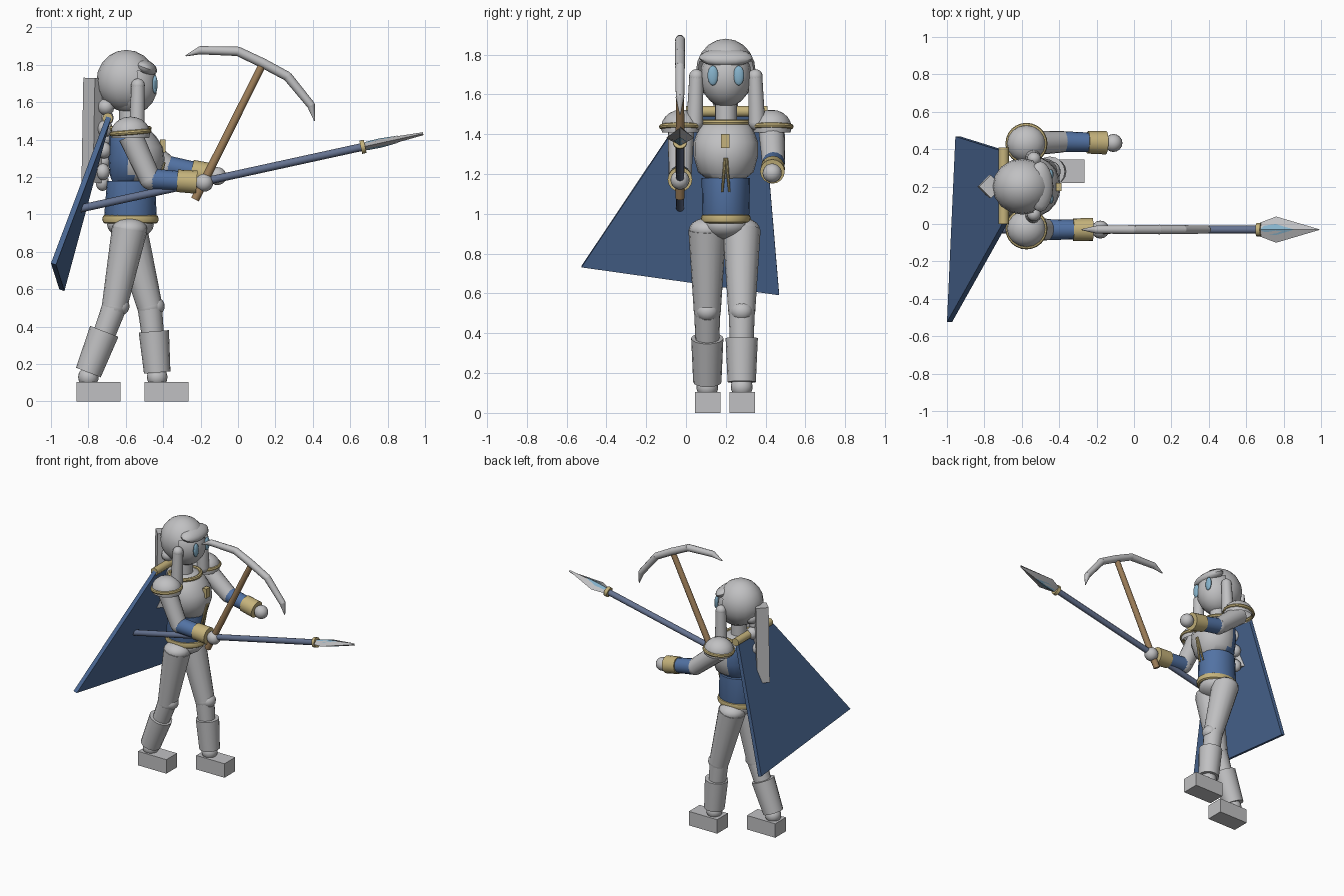
import bpy, bmesh, math
from mathutils import Vector, Matrix

if "Cube" in bpy.data.objects:
    bpy.data.objects.remove(bpy.data.objects["Cube"])

COLORS = {
    "grey": (.53, .53, .54), "blue": (.085, .17, .37), "cape_blue": (.07, .14, .30),
    "gold": (.56, .45, .20), "wood": (.34, .21, .10), "steel_blue": (.13, .17, .28),
    "pale_blue": (.24, .45, .60),
}
MATS = {}
for n, c in COLORS.items():
    MATS[n] = bpy.data.materials.new(n)
    MATS[n].diffuse_color = (*c, 1)

CX, CY = -.58, .2          # body axis


def finish(name, bm, mats, smooth=True):
    bmesh.ops.recalc_face_normals(bm, faces=bm.faces[:])
    me = bpy.data.meshes.new(name)
    bm.to_mesh(me)
    bm.free()
    ob = bpy.data.objects.new(name, me)
    bpy.context.collection.objects.link(ob)
    for m in mats.split():
        me.materials.append(MATS[m])
    if smooth:
        bpy.ops.object.select_all(action='DESELECT')
        ob.select_set(True)
        bpy.context.view_layer.objects.active = ob
        bpy.ops.object.shade_smooth_by_angle(angle=math.radians(40))
    return ob


def aim(p0, p1):
    p0, p1 = Vector(p0), Vector(p1)
    rot = (p1 - p0).to_track_quat('Z', 'Y').to_matrix().to_4x4()
    return Matrix.Translation((p0 + p1) / 2) @ rot, (p1 - p0).length


def tube(name, p0, p1, r0, r1, mat, seg=16, smooth=True):
    bm = bmesh.new()
    m, length = aim(p0, p1)
    bmesh.ops.create_cone(bm, cap_ends=True, segments=seg, radius1=r0, radius2=r1,
                          depth=length, matrix=m)
    return finish(name, bm, mat, smooth)


def ball(name, c, r, mat, tilt=0, keep=None, seg=16, rings=10):
    """Ellipsoid; keep is a rule for the faces that stay."""
    bm = bmesh.new()
    r = (r, r, r) if isinstance(r, (int, float)) else r
    m = Matrix.Translation(c) @ Matrix.Rotation(tilt, 4, 'Y') @ Matrix.Diagonal((*r, 1))
    bmesh.ops.create_uvsphere(bm, u_segments=seg, v_segments=rings, radius=1, matrix=m)
    if keep:
        bad = [f for f in bm.faces if not keep(f.calc_center_median())]
        bmesh.ops.delete(bm, geom=bad, context='FACES')
    return finish(name, bm, mat)


def loft(name, rings, mat, seg=20, rule=None):
    """Stacked ellipses (z, centre x, radius x, radius y) or any point rings."""
    bm = bmesh.new()
    loops = []
    for ring in rings:
        if not isinstance(ring[0], tuple):
            z, cx, rx, ry = ring
            ring = [(cx + rx * math.cos(a), CY + ry * math.sin(a), z)
                    for a in (2 * math.pi * i / seg for i in range(seg))]
        loops.append([bm.verts.new(p) for p in ring])
    n = len(loops[0])
    for a, b in zip(loops, loops[1:]):
        for i in range(n):
            f = bm.faces.new((a[i], a[(i + 1) % n], b[(i + 1) % n], b[i]))
            if rule:
                f.material_index = rule(f.calc_center_median())
    bm.faces.new(loops[0])
    bm.faces.new(loops[-1])
    return finish(name, bm, mat)


def ring(name, c, rx, ry, thick, mat, height=1.0, tilt=0):
    """Torus with elliptical outline."""
    bm = bmesh.new()
    seg, sub = 24, 8
    m = Matrix.Translation(c) @ Matrix.Rotation(tilt, 4, 'Y')
    v = []
    for i in range(seg):
        a = 2 * math.pi * i / seg
        for j in range(sub):
            b = 2 * math.pi * j / sub
            k = thick * math.cos(b)
            p = Vector(((rx + k) * math.cos(a), (ry + k) * math.sin(a),
                        thick * height * math.sin(b)))
            v.append(bm.verts.new(m @ p))
    for i in range(seg):
        for j in range(sub):
            i2, j2 = (i + 1) % seg, (j + 1) % sub
            bm.faces.new((v[i * sub + j], v[i2 * sub + j], v[i2 * sub + j2], v[i * sub + j2]))
    return finish(name, bm, mat)


def box(name, c, size, mat):
    bm = bmesh.new()
    bmesh.ops.create_cube(bm, size=1, matrix=Matrix.Translation(c) @ Matrix.Diagonal((*size, 1)))
    return finish(name, bm, mat, False)


# torso: blue cloth, grey breastplate on the front of the chest
loft("waist", [(.96, -.575, .12, .11), (1.0, -.575, .14, .118), (1.18, -.572, .128, .122)], "blue")
loft("chest", [(1.17, -.56, .11, .09), (1.21, -.55, .135, .14), (1.29, -.542, .15, .162),
               (1.36, -.545, .145, .162), (1.42, -.565, .125, .14), (1.46, -.58, .10, .115),
               (1.475, -.58, .06, .06)], "grey blue",
     rule=lambda c: 0 if c.x > -.57 or c.z > 1.42 else 1)
ring("belt", (-.575, CY, .975), .135, .11, .016, "gold", 1.5)
ball("pelvis", (-.575, CY, .945), (.125, .125, .075), "grey")
ring("collar", (CX, CY, 1.46), .105, .112, .014, "gold")
tube("neck", (CX, CY, 1.45), (CX, CY, 1.58), .055, .055, "grey")
box("chest_badge", (-.402, CY - .002, 1.365), (.03, .042, .07), "gold")
for s in (-1, 1):
    tube("tassel", (-.395, CY + .003 * s, 1.28), (-.435, CY + .018 * s, 1.11), .009, .006, "gold", 8)

# head and hair
ball("face", (-.57, CY, 1.69), (.14, .13, .155), "grey")
ball("hair_cap", (-.597, CY, 1.715), (.16, .15, .165), "grey",
     keep=lambda c: c.x < -.55 or c.z > 1.77)
ball("fringe", (-.50, CY, 1.785), (.07, .135, .042), "grey", tilt=.35)
for s in (-1, 1):
    y = CY + s * .148
    ball("eye", (-.444, CY + s * .065, 1.695), (.014, .027, .05), "pale_blue")
    tube("side_lock", (-.535, y, 1.69), (-.54, y + s * .008, 1.46), .036, .042, "grey")
    ball("side_lock_top", (-.535, y, 1.69), .037, "grey")
    ball("side_lock_tip", (-.54, y + s * .008, 1.46), .042, "grey")
for i in range(10):
    t = i / 9
    ball("braid_bead", (-.70 - .025 * t, CY + (.02 if i % 2 else -.02), 1.69 - .52 * t),
         (.05 - .012 * t, .055 - .015 * t, .045), "grey", seg=10, rings=6)
tube("back_tail", (-.775, CY, 1.17), (-.765, CY, 1.73), .062, .062, "grey", 4, False)

# arms: shoulder, elbow, hand
for y, elbow, hand in ((-.025, (-.47, -.03, 1.19), (-.18, -.03, 1.17)),
                       (.43, (-.385, .44, 1.26), (-.11, .433, 1.205))):
    shoulder = Vector((-.575, y, 1.42))
    e, h = Vector(elbow), Vector(hand)
    tube("upper_arm", shoulder, e, .066, .058, "grey")
    ball("elbow", e, .058, "grey")
    tube("forearm", e, e.lerp(h, .62), .056, .052, "blue")
    tube("bracer", e.lerp(h, .5), e.lerp(h, .86), .06, .062, "gold")
    ball("hand", h, .048, "grey")
    ball("shoulder_guard", (-.575, y, 1.435), (.105, .1, .088), "grey",
         keep=lambda c: c.z > 1.40)
    ring("shoulder_trim", (-.575, y, 1.438), .1, .098, .013, "gold", tilt=-.08)

# legs: hip, knee, boot top, boot bottom, foot centre
for y, kx, tx, bx, fx in ((.107, -.66, -.715, -.80, -.745), (.28, -.472, -.45, -.432, -.383)):
    knee = (kx, y, .51)
    tube("thigh", (CX, y, .92), knee, .095, .068, "grey")
    ball("hip", (CX, y, .92), (.095, .092, .06), "grey")
    ball("knee", knee, .068, "grey")
    ball("knee_pad", (kx + .03, y, .51), (.05, .055, .05), "grey")
    tube("shin", knee, (bx, y, .13), .066, .05, "grey")
    tube("boot_cuff", (bx, y, .155), (tx, y, .375), .071, .081, "grey")
    ball("ankle", (bx, y, .13), .055, "grey")
    box("foot", (fx, y + .002, .0525), (.235, .127, .105), "grey")

# cape: slanted slab hung from a rail
bm = bmesh.new()
corners = ((-.69, 0, 1.52), (-.69, .39, 1.52), (-.94, .468, .595), (-.985, -.525, .735))
front = [bm.verts.new((x + .012, y, z - .004)) for x, y, z in corners]
back = [bm.verts.new((x - .015, y, z + .004)) for x, y, z in corners]
bm.faces.new(front)
bm.faces.new(back)
for i in range(4):
    j = (i + 1) % 4
    bm.faces.new((front[i], front[j], back[j], back[i]))
finish("cape", bm, "cape_blue", False)
tube("cape_rail", (-.697, 0, 1.515), (-.697, .41, 1.515), .028, .028, "gold", 12)

# spear
YW = -.03
start, tip = Vector((-.85, YW, 1.03)), Vector((.99, YW, 1.432))
axis = (tip - start).normalized()
up = Vector((-axis.z, 0, axis.x))
neck = start.lerp(tip, .825)
tube("spear_shaft", start, neck, .021, .021, "steel_blue", 12)
tube("spear_collar", neck - axis * .012, neck + axis * .012, .036, .036, "gold")


def section(t, w, h):
    c = start.lerp(tip, t)
    return [tuple(c + Vector((0, w, 0))), tuple(c + up * h),
            tuple(c - Vector((0, w, 0))), tuple(c - up * h)]


loft("spear_blade", [section(.825, .035, .02), section(.875, .07, .022),
                     section(1, .002, .008)], "grey")
# pale inlays lying on both faces of the blade
for s in (-1, 1):
    bm = bmesh.new()
    for w in (-1, 1):
        pts = [(.832, 0, .0225), (.875, 0, .025), (.93, 0, .0188), (.875, .03 * w, .0155),
               (.84, .02 * w, .0125)]
        bm.faces.new([bm.verts.new(start.lerp(tip, t) + Vector((0, y, 0)) + up * s * h)
                      for t, y, h in pts])
    finish("blade_inlay", bm, "pale_blue", False)

# pickaxe
tube("pick_handle", (-.23, YW, 1.08), (.125, YW, 1.79), .023, .02, "wood", 12)
path = [(-.28, 1.848), (-.2, 1.878), (0, 1.872), (.135, 1.808), (.265, 1.738), (.39, 1.585), (.41, 1.5)]
radii = [.003, .022, .025, .026, .025, .022, .003]
for i in range(len(path) - 1):
    a, b = path[i], path[i + 1]
    tube("pick_head", (a[0], YW, a[1]), (b[0], YW, b[1]), radii[i], radii[i + 1], "grey", 10)
    if 0 < i:
        ball("pick_joint", (a[0], YW, a[1]), radii[i], "grey", seg=10, rings=6)

for m in bpy.data.materials:
    if m.users and not m.is_grease_pencil:
        m.use_nodes = True
        m.node_tree.nodes["Principled BSDF"].inputs["Base Color"].default_value = m.diffuse_color
